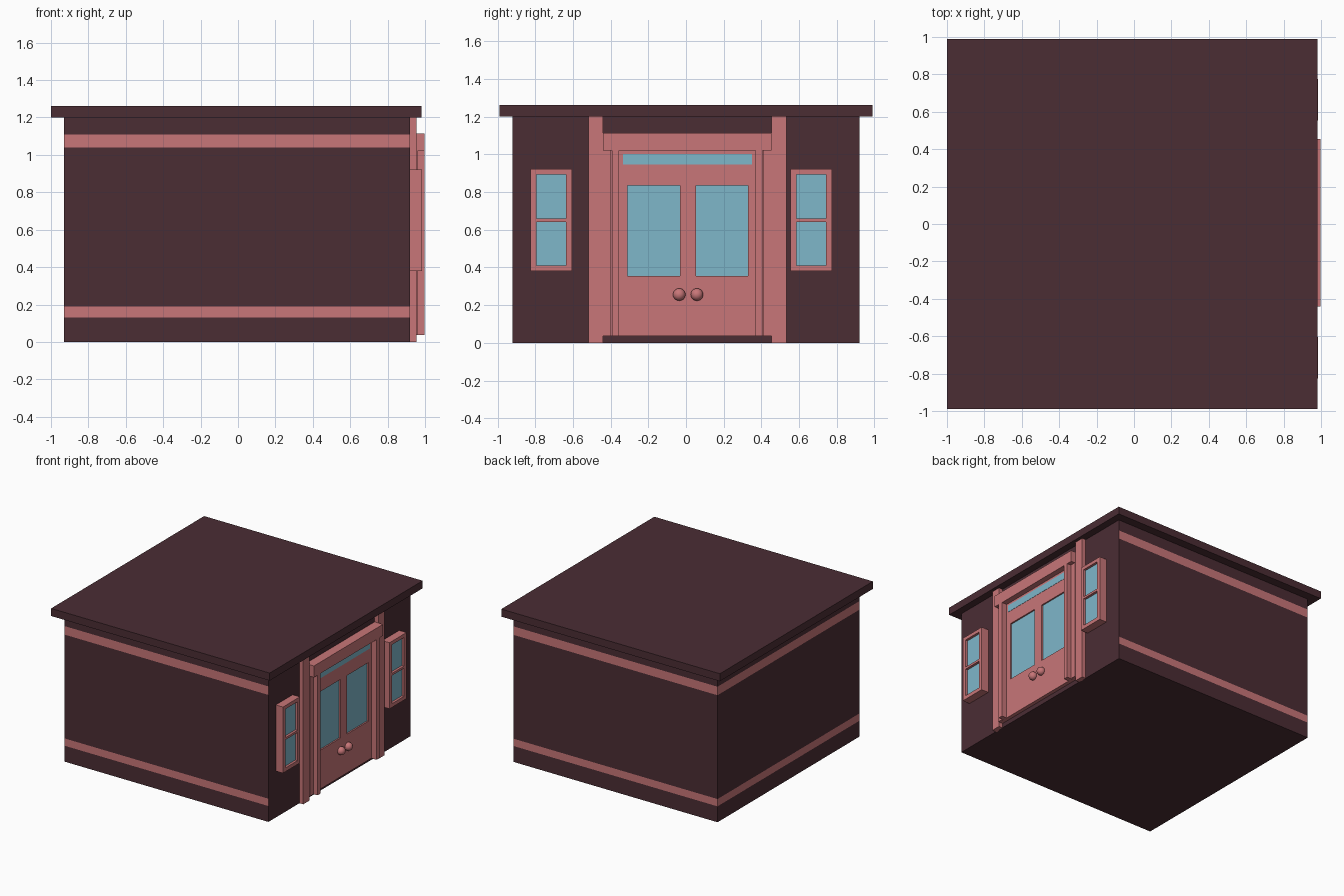
import bpy, bmesh, math
from mathutils import Vector

if "Cube" in bpy.data.objects:
    bpy.data.objects.remove(bpy.data.objects["Cube"])


def material(name, rgb):
    m = bpy.data.materials.new(name)
    m.diffuse_color = (*rgb, 1)
    m.use_nodes = True
    m.node_tree.nodes["Principled BSDF"].inputs["Base Color"].default_value = m.diffuse_color
    return m


DARK = material("dark maroon", (0.070, 0.026, 0.034))
PINK = material("dusty pink", (0.578, 0.181, 0.188))
GLASS = material("pale blue glass", (0.212, 0.473, 0.591))


def boxes(name, mat, *bounds):
    """One object from boxes given as (x0, x1, y0, y1, z0, z1)."""
    bm = bmesh.new()
    for x0, x1, y0, y1, z0, z1 in bounds:
        for v in bmesh.ops.create_cube(bm, size=1)["verts"]:
            v.co = Vector((x0 if v.co.x < 0 else x1,
                           y0 if v.co.y < 0 else y1,
                           z0 if v.co.z < 0 else z1))
    mesh = bpy.data.meshes.new(name)
    bm.to_mesh(mesh)
    bm.free()
    mesh.materials.append(mat)
    obj = bpy.data.objects.new(name, mesh)
    bpy.context.collection.objects.link(obj)
    return obj


# Body, with two flush stripes cut into every wall except the entrance wall
WALL = 0.92
body = boxes("body", DARK, (-0.93, WALL, -0.92, 0.92, 0, 1.2))
body.data.materials.append(PINK)
bm = bmesh.new()
bm.from_mesh(body.data)
for z in (0.13, 0.19, 1.04, 1.11):
    bmesh.ops.bisect_plane(bm, geom=bm.verts[:] + bm.edges[:] + bm.faces[:],
                           plane_co=(0, 0, z), plane_no=(0, 0, 1))
bm.normal_update()
for f in bm.faces:
    z = f.calc_center_median().z
    side = abs(f.normal.z) < 0.5 and f.normal.x < 0.5
    f.material_index = int(side and (0.13 < z < 0.19 or 1.04 < z < 1.11))
bm.to_mesh(body.data)
bm.free()

# Flat overhanging roof
boxes("roof", DARK, (-1.0, 0.98, -0.99, 0.99, 1.2, 1.262))

# Entrance pilasters, jambs and lintel, mirrored about the door centre
MID = 0.007
for side, s in (("left", -1), ("right", 1)):
    def strip(name, a, b, x1, z0, z1):
        y = sorted((MID + s * a, MID + s * b))
        boxes(side + "_" + name, PINK, (WALL - 0.01, x1, *y, z0, z1))
    strip("pilaster", 0.447, 0.525, 0.954, 0, 1.2)
    strip("outer_jamb", 0.405, 0.447, 0.961, 0.037, 1.02)
    strip("inner_jamb", 0.362, 0.400, 0.996, 0.037, 1.02)
boxes("lintel", PINK, (WALL - 0.01, 0.996, MID - 0.447, MID + 0.447, 1.02, 1.114))

# Double door: stiles and rails around two recessed panes
DOOR = 0.95
boxes("door", PINK,
      (WALL - 0.01, DOOR, -0.398, -0.31, 0.037, 1.02),
      (WALL - 0.01, DOOR, -0.032, 0.053, 0.355, 0.835),
      (WALL - 0.01, DOOR, 0.33, 0.412, 0.037, 1.02),
      (WALL - 0.01, DOOR, -0.31, 0.33, 0.037, 0.355),
      (WALL - 0.01, DOOR, -0.31, 0.33, 0.835, 1.02))
boxes("door_glass", GLASS,
      (0.93, 0.938, -0.31, -0.032, 0.355, 0.835),
      (0.93, 0.938, 0.053, 0.33, 0.355, 0.835))
boxes("transom_glass", GLASS, (DOOR - 0.004, DOOR + 0.002, -0.335, 0.35, 0.945, 1.002))

# Round door knobs
for name, y in (("left_knob", -0.036), ("right_knob", 0.058)):
    bpy.ops.mesh.primitive_uv_sphere_add(segments=24, ring_count=12, radius=0.033,
                                         location=(0.96, y, 0.256))
    knob = bpy.context.object
    knob.name = name
    knob.data.materials.append(PINK)
    bpy.ops.object.shade_smooth()

# Sash windows on both sides of the entrance
for side, y in (("left", -0.715), ("right", 0.664)):
    x = (WALL - 0.01, 0.985)
    boxes(side + "_window_frame", PINK,
          (*x, y - 0.11, y - 0.078, 0.38, 0.922),
          (*x, y + 0.078, y + 0.11, 0.38, 0.922),
          *[(*x, y - 0.078, y + 0.078, a, b)
            for a, b in ((0.38, 0.411), (0.641, 0.659), (0.893, 0.922))])
    boxes(side + "_window_glass", GLASS,
          (0.957, 0.965, y - 0.078, y + 0.078, 0.411, 0.893))
